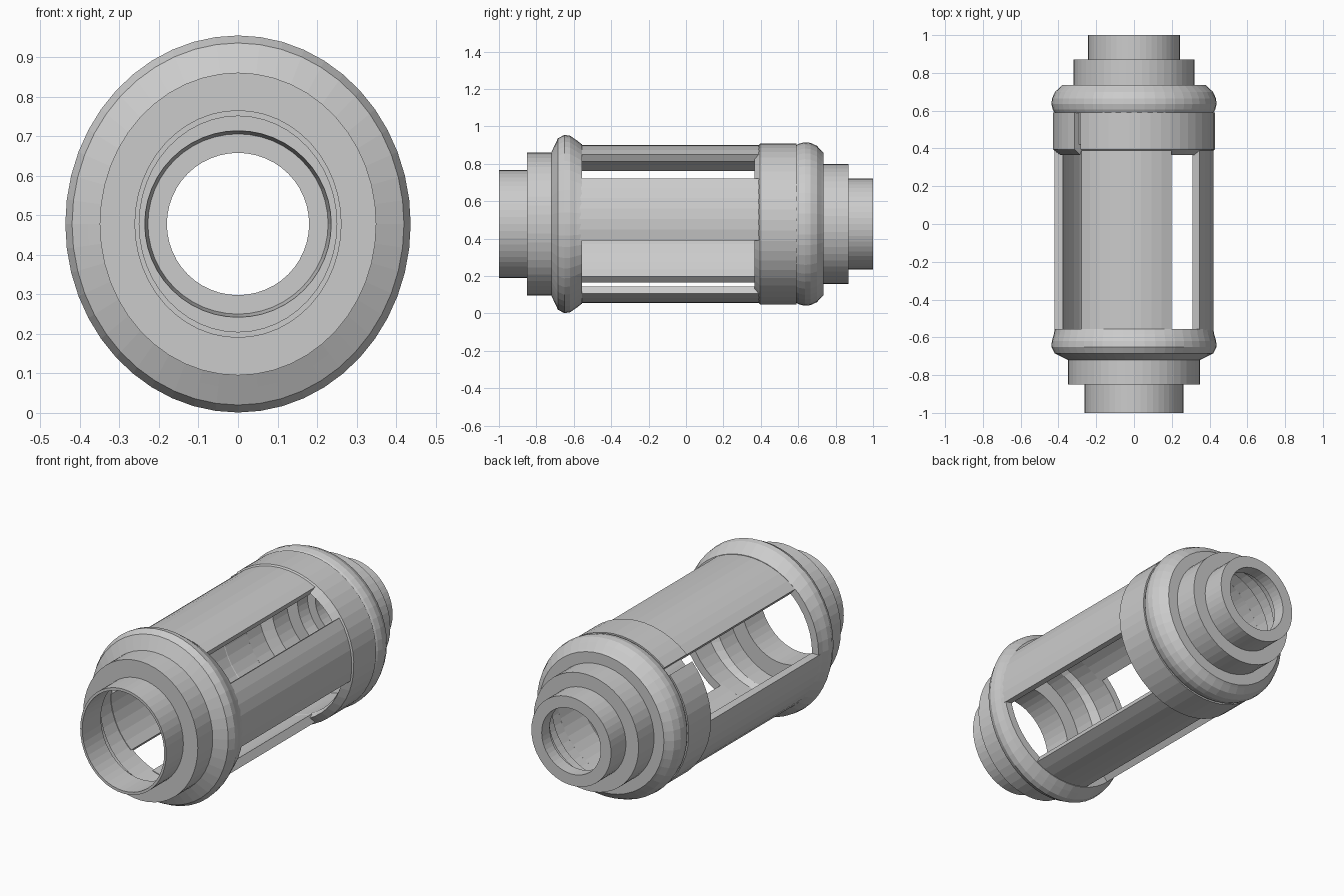
import bpy, bmesh
from math import cos, sin, radians, pi

if "Cube" in bpy.data.objects:
    bpy.data.objects.remove(bpy.data.objects["Cube"])

CZ = 0.478   # height of the long axis
SIDES = 48


def finish(name, bm):
    bmesh.ops.recalc_face_normals(bm, faces=bm.faces)
    me = bpy.data.meshes.new(name)
    bm.to_mesh(me)
    bm.free()
    ob = bpy.data.objects.new(name, me)
    bpy.context.collection.objects.link(ob)
    return ob


def sweep(name, profile, start=0, end=360):
    """Turn a closed profile of (y, x radius, z radius) about the long axis."""
    bm = bmesh.new()
    full = end - start >= 360
    n = max(2, round(SIDES * (end - start) / 360))
    rings = []
    for i in range(n if full else n + 1):
        a = radians(start + (end - start) * i / n)
        rings.append([bm.verts.new((p[1] * cos(a), p[0], CZ + p[-1] * sin(a)))
                      for p in profile])
    m = len(profile)
    for i in range(n):
        r0, r1 = rings[i], rings[(i + 1) % len(rings)]
        for j in range(m):
            k = (j + 1) % m
            bm.faces.new((r0[j], r0[k], r1[k], r1[j]))
    if not full:
        bm.faces.new(rings[0])
        bm.faces.new(rings[-1])
    return finish(name, bm)


# Front cap: slightly oval, stepped, thin walled
sweep("front_cap", [
    (-1.0, .262, .288), (-.85, .262, .288), (-.85, .35, .383), (-.72, .35, .383),
    (-.705, .38, .415), (-.685, .42, .458), (-.65, .437, .477), (-.62, .435, .472),
    (-.585, .425, .448), (-.555, .42, .425),
    (-.555, .38, .38), (-.69, .38, .385), (-.72, .335, .367), (-.837, .335, .367),
    (-.837, .25, .273), (-1.0, .25, .273)])

# Rear cap: round, stepped, with a narrower bore at the end
sweep("rear_cap", [
    (1.0, .243), (.87, .243), (.87, .32), (.735, .32), (.735, .38), (.725, .39),
    (.70, .418), (.665, .434), (.635, .437), (.605, .43), (.588, .42),
    (.588, .375), (.71, .375), (.73, .305), (.855, .305), (.855, .236),
    (.93, .228), (.93, .18), (1.0, .18)])

# Rear collar with a narrow slot, over an inner sleeve
sweep("rear_collar", [
    (.59, .43), (.395, .43), (.365, .39), (.40, .375), (.59, .375)], 137, 491)
sweep("collar_sleeve", [(.59, .40), (.42, .40), (.42, .376), (.59, .376)], 130, 138)

# Long curved bars around the open cage: start and end angle
for name, a, b in (("right_bar", -12, 35), ("top_bar", 62, 131),
                   ("left_bar", 181, 228), ("bottom_bar", 251, 298)):
    sweep(name, [(-.57, .422), (.41, .422), (.41, .377), (-.57, .377)], a, b)
